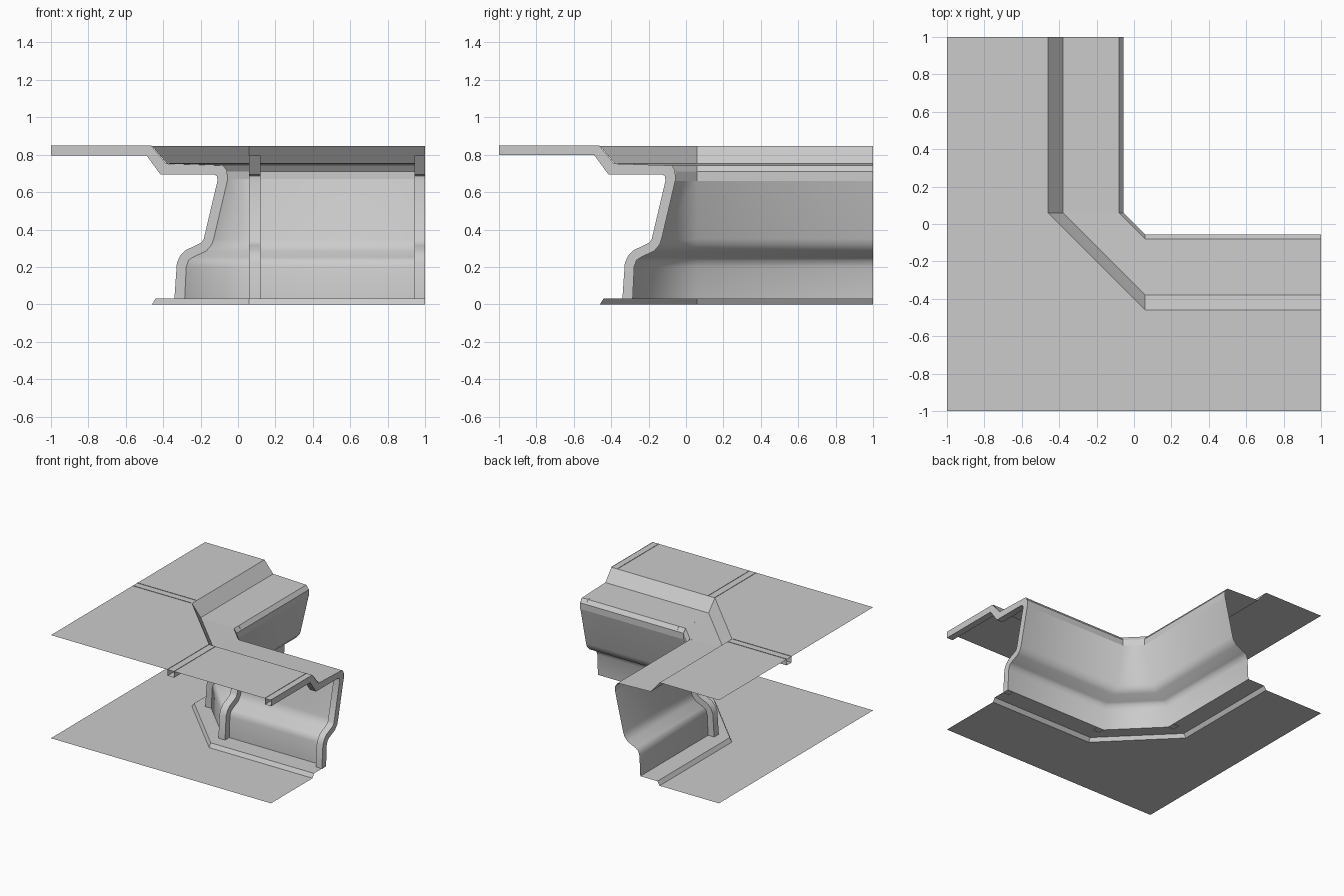
import bpy, bmesh

if "Cube" in bpy.data.objects:
    bpy.data.objects.remove(bpy.data.objects["Cube"], do_unlink=True)

grey = bpy.data.materials.new("light_grey")
grey.use_nodes = True
grey.diffuse_color = (0.6, 0.6, 0.6, 1)
grey.node_tree.nodes["Principled BSDF"].inputs["Base Color"].default_value = (0.6, 0.6, 0.6, 1)

BEND = 0.06   # where both straight arms meet the corner


def finish(bm, name, smooth=None):
    mesh = bpy.data.meshes.new(name)
    bm.to_mesh(mesh)
    bm.free()
    mesh.materials.append(grey)
    ob = bpy.data.objects.new(name, mesh)
    bpy.context.collection.objects.link(ob)
    if smooth:
        bpy.ops.object.select_all(action='DESELECT')
        ob.select_set(True)
        bpy.context.view_layer.objects.active = ob
        bpy.ops.object.shade_smooth_by_angle(angle=smooth)
    return ob


def add_face(bm, points, swap):
    """Add a face; swap mirrors it over the diagonal into the other arm."""
    if swap:
        points = [(y, x, z) for x, y, z in reversed(points)]
    return bm.faces.new([bm.verts.new(p) for p in points])


def panel_band(name, start, end, gap, depth, mids):
    """One band of raised panels: two per arm and two in the corner."""
    (u0, z0), (u1, z1) = start, end
    bm = bmesh.new()
    for swap, (m0, m1) in ((False, mids), (True, (0.54, 0.54))):
        add_face(bm, [(u0, BEND, z0), (u1, BEND, z1), (u1, m1, z1), (u0, m0, z0)], swap)
        add_face(bm, [(u0, m0, z0), (u1, m1, z1), (u1, 1, z1), (u0, 1, z0)], swap)
        c0 = -1 if u0 == -1 else (u0 + BEND) / 2
        c1 = (u1 + BEND) / 2
        add_face(bm, [(c0, c0, z0), (c1, c1, z1), (u1, BEND, z1), (u0, BEND, z0)], swap)
    bmesh.ops.inset_individual(bm, faces=bm.faces[:], thickness=gap, depth=depth,
                               use_even_offset=True)
    finish(bm, name)


# Ceiling skin, from the outer edge to the top of the wall
panel_band("ceiling_outer", (-1, 0.847), (-0.46, 0.847), 0.014, 0.008, (0.52, 0.52))
panel_band("ceiling_slope", (-0.46, 0.847), (-0.38, 0.752), 0.010, 0.006, (0.47, 0.47))
panel_band("ceiling_inner", (-0.38, 0.752), (-0.08, 0.742), 0.012, 0.006, (0.48, 0.52))
panel_band("ceiling_lip", (-0.08, 0.742), (-0.055, 0.71), 0.007, 0.005, (0.48, 0.48))
panel_band("wall_cap", (-0.055, 0.71), (-0.055, 0.66), 0.008, 0.005, (0.48, 0.48))

# Floor with its raised step along the wall
panel_band("floor_outer", (-1, 0), (-0.53, 0), 0.014, 0.006, (0.53, 0.53))
panel_band("floor_strip", (-0.53, 0), (-0.46, 0), 0.010, 0.006, (0.53, 0.53))
panel_band("floor_riser", (-0.46, 0), (-0.44, 0.032), 0.007, 0.004, (0.53, 0.53))
panel_band("floor_step", (-0.44, 0.032), (-0.285, 0.032), 0.012, 0.004, (0.53, 0.53))

# Curved wall swept through both arms and the chamfered corner
wall_profile = [(-0.055, 0.67), (-0.13, 0.35), (-0.14, 0.32), (-0.17, 0.285),
                (-0.245, 0.25), (-0.265, 0.235), (-0.277, 0.2), (-0.285, 0.03)]
bm = bmesh.new()
rows = [[bm.verts.new(p) for p in ((u, 1, z), (u, BEND, z), (BEND, u, z), (1, u, z))]
        for u, z in wall_profile]
for a, b in zip(rows, rows[1:]):
    for i in range(3):
        bm.faces.new((a[i], b[i], b[i + 1], a[i + 1]))
bmesh.ops.reverse_faces(bm, faces=bm.faces[:])
finish(bm, "wall", 1.0)

# Ribs: open channels following the ceiling and wall profile
rib_outer = [(-1, 0.85), (-0.465, 0.85), (-0.385, 0.752), (-0.075, 0.742),
             (-0.06, 0.72), (-0.055, 0.67)] + wall_profile[1:]
rib_inner = [(-1, 0.797), (-0.49, 0.797), (-0.415, 0.695), (-0.13, 0.695),
             (-0.112, 0.685), (-0.11, 0.66), (-0.183, 0.35), (-0.195, 0.33),
             (-0.225, 0.315), (-0.28, 0.29), (-0.31, 0.26), (-0.327, 0.22),
             (-0.34, 0.03)]


def rib(name, near, far, swap):
    bm = bmesh.new()
    lanes = ((rib_outer, near), (rib_inner, near), (rib_inner, far), (rib_outer, far))
    rows = []
    for prof, y in lanes:
        pts = [(y, u, z) if swap else (u, y, z) for u, z in prof]
        rows.append([bm.verts.new(p) for p in pts])
    for a, b in zip(rows, rows[1:]):
        for i in range(len(a) - 1):
            quad = (a[i], b[i], b[i + 1], a[i + 1])
            bm.faces.new(quad[::-1] if swap else quad)
    finish(bm, name, 0.7)


rib("corner_rib_back_arm", BEND, 0.12, False)
rib("corner_rib_side_arm", BEND, 0.12, True)
rib("end_rib_side_arm", 0.945, 1, True)
